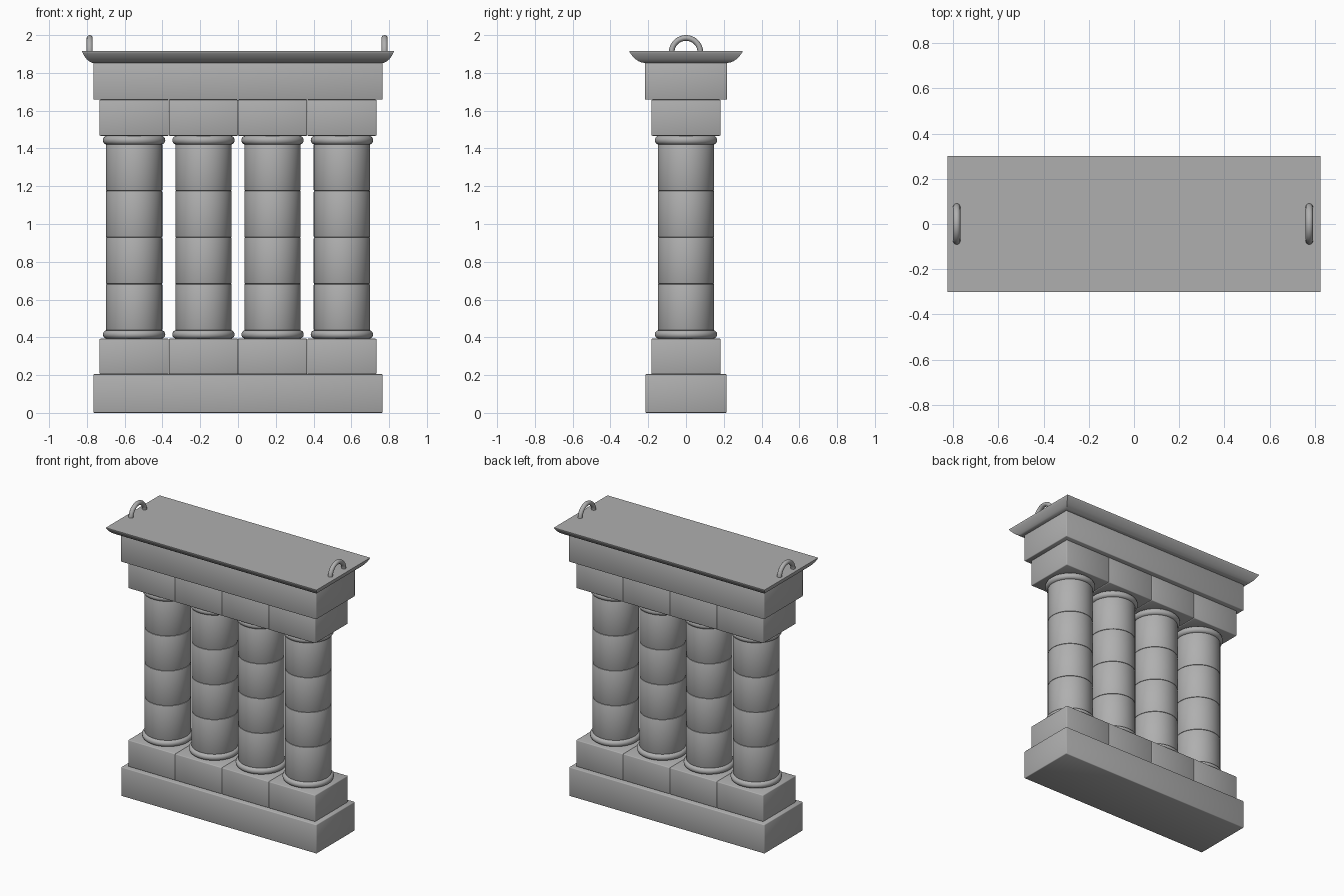
import bpy, bmesh, math

if "Cube" in bpy.data.objects:
    bpy.data.objects.remove(bpy.data.objects["Cube"])

COLUMN_X = (-0.55, -0.183, 0.183, 0.55)

# Dark grey stone
stone = bpy.data.materials.new("dark_stone")
stone.diffuse_color = (0.43, 0.43, 0.43, 1)
stone.use_nodes = True
stone.node_tree.nodes["Principled BSDF"].inputs["Base Color"].default_value = stone.diffuse_color


def finish(name, bm, bevel=0.0):
    bmesh.ops.recalc_face_normals(bm, faces=bm.faces[:])
    me = bpy.data.meshes.new(name)
    bm.to_mesh(me)
    bm.free()
    me.materials.append(stone)
    ob = bpy.data.objects.new(name, me)
    bpy.context.collection.objects.link(ob)
    if bevel:
        # Softly rounded block edges, shaded smooth
        mod = ob.modifiers.new("edge_bevel", "BEVEL")
        mod.width, mod.segments, mod.limit_method = bevel, 2, "ANGLE"
        me.shade_smooth()
    else:
        bpy.ops.object.select_all(action="DESELECT")
        ob.select_set(True)
        bpy.context.view_layer.objects.active = ob
        bpy.ops.object.shade_smooth_by_angle(angle=math.radians(35))
    return ob


def block(name, x, hx, hy, z0, z1):
    bm = bmesh.new()
    bmesh.ops.create_cube(bm, size=1)
    for v in bm.verts:
        v.co = (x + v.co.x * 2 * hx, v.co.y * 2 * hy, z0 + (v.co.z + 0.5) * (z1 - z0))
    return finish(name, bm, 0.005)


def skin(name, rings):
    """Closed solid from a stack of vertex rings."""
    bm = bmesh.new()
    loops = [[bm.verts.new(p) for p in r] for r in rings]
    n = len(loops[0])
    for a, b in zip(loops, loops[1:]):
        for i in range(n):
            bm.faces.new((a[i], a[(i + 1) % n], b[(i + 1) % n], b[i]))
    bm.faces.new(loops[0])
    bm.faces.new(loops[-1])
    return finish(name, bm)


def lathe(name, x, profile, n=48):
    ang = [2 * math.pi * i / n for i in range(n)]
    return skin(name, [[(x + r * math.cos(a), r * math.sin(a), z) for a in ang]
                       for r, z in profile])


def ring_profile(z0, z1):
    h = (z1 - z0) / 2
    return [(0.165 - h + h * math.sin(t), z0 + h - h * math.cos(t))
            for t in (math.pi * k / 10 for k in range(11))]


# Long base and long beam
block("base_slab", 0, 0.765, 0.215, 0, 0.205)
block("top_beam", 0, 0.765, 0.217, 1.658, 1.857)

# Four columns: plinth, ring, four drums, ring, capital
for i, x in enumerate(COLUMN_X, 1):
    block(f"plinth_block_{i}", x, 0.183, 0.183, 0.205, 0.393)
    block(f"capital_block_{i}", x, 0.183, 0.183, 1.467, 1.658)
    lathe(f"bottom_ring_{i}", x, ring_profile(0.393, 0.438))
    lathe(f"top_ring_{i}", x, ring_profile(1.42, 1.467))
    for d in range(4):
        z0, z1 = 0.436 + d * 0.2465, 0.436 + (d + 1) * 0.2465
        c, r = 0.005, 0.149
        lathe(f"column_drum_{i}_{d + 1}", x,
              [(r - c, z0), (r - 0.0015, z0 + 0.0015), (r, z0 + c),
               (r, z1 - c), (r - 0.0015, z1 - 0.0015), (r - c, z1)])

# Flared cornice with a gently rounded, sloping underside
steps = [(0, 0), (0.2, 0.05), (0.4, 0.16), (0.6, 0.34), (0.8, 0.61), (0.93, 0.84), (1, 1)]
sections = [(0.765 + 0.06 * s, 0.217 + 0.083 * s, 1.852 + 0.06 * u) for s, u in steps]
sections += [(0.825, 0.30, 1.915)]
skin("cornice", [[(-a, -b, z), (a, -b, z), (a, b, z), (-a, b, z)] for a, b, z in sections])

# Half-round lifting handles
for side, x in (("left", -0.785), ("right", 0.776)):
    arc = [math.pi * k / 24 for k in range(25)]
    tube = [2 * math.pi * k / 16 for k in range(16)]
    skin(f"{side}_handle",
         [[(x + 0.016 * math.sin(t), (0.076 + 0.015 * math.cos(t)) * math.cos(a),
            1.909 + (0.076 + 0.015 * math.cos(t)) * math.sin(a)) for t in tube] for a in arc])
